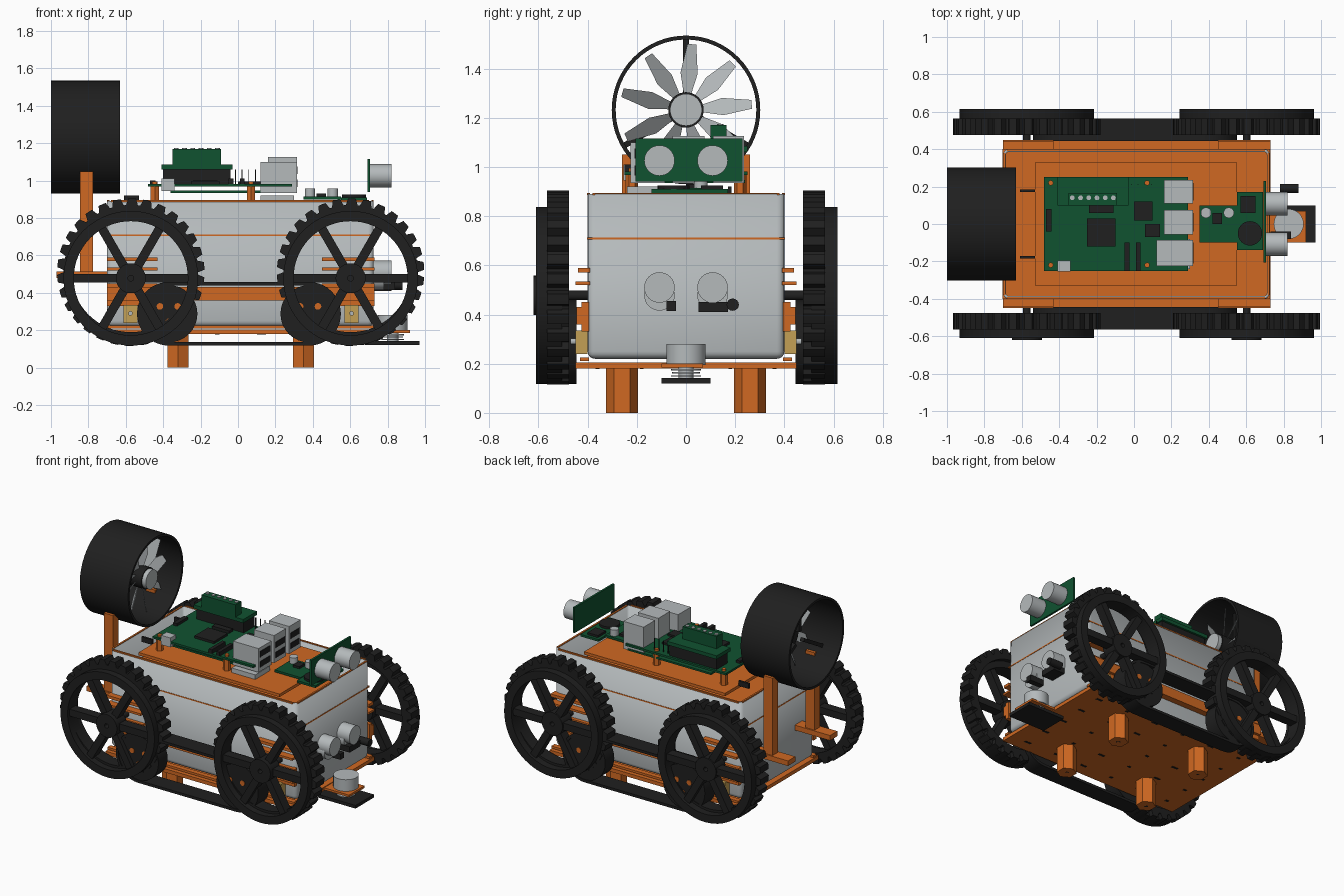
import bpy, bmesh, math
from mathutils import Matrix, Vector

if "Cube" in bpy.data.objects:
    bpy.data.objects.remove(bpy.data.objects["Cube"])


def mat(name, rgb):
    m = bpy.data.materials.new(name)
    m.diffuse_color = (*rgb, 1)
    m.use_nodes = True
    m.node_tree.nodes["Principled BSDF"].inputs["Base Color"].default_value = m.diffuse_color
    return m


GREY = mat("light grey", (0.46, 0.49, 0.50))
ORANGE = mat("orange", (0.63, 0.14, 0.016))
BLACK = mat("black", (0.014, 0.014, 0.014))
GREEN = mat("board green", (0.005, 0.085, 0.03))
TAN = mat("tan", (0.55, 0.35, 0.09))
PI = math.pi
ROT = {'x': Matrix.Rotation(PI / 2, 4, 'Y'), 'y': Matrix.Rotation(-PI / 2, 4, 'X'), 'z': Matrix.Identity(4)}


def finish(name, bm, m, smooth=False):
    bmesh.ops.recalc_face_normals(bm, faces=bm.faces)
    me = bpy.data.meshes.new(name)
    bm.to_mesh(me)
    bm.free()
    me.materials.append(m)
    o = bpy.data.objects.new(name, me)
    bpy.context.collection.objects.link(o)
    if smooth:
        bpy.context.view_layer.objects.active = o
        o.select_set(True)
        bpy.ops.object.shade_smooth_by_angle()
        o.select_set(False)
    return o


def add_box(bm, x, y, z, rot=None):
    size = Matrix.Diagonal((x[1] - x[0], y[1] - y[0], z[1] - z[0], 1))
    mid = Matrix.Translation((sum(x) / 2, sum(y) / 2, sum(z) / 2))
    bmesh.ops.create_cube(bm, size=1, matrix=(rot or Matrix.Identity(4)) @ mid @ size)


def box(name, m, x, y, z):
    bm = bmesh.new()
    add_box(bm, x, y, z)
    return finish(name, bm, m)


def cyl(name, m, centre, r, depth, axis='z', n=32):
    bm = bmesh.new()
    bmesh.ops.create_cone(bm, cap_ends=True, segments=n, radius1=r, radius2=r, depth=depth,
                          matrix=Matrix.Translation(centre) @ ROT[axis])
    return finish(name, bm, m, n > 12)


def add_ring(bm, outer, r_in, h0, h1, mtx):
    """Ring about local z; outer is a list of radii around the circle."""
    n, loops = len(outer), []
    for i, ro in enumerate(outer):
        a = 2 * PI * i / n
        loops.append([bm.verts.new(mtx @ Vector((r * math.cos(a), r * math.sin(a), h)))
                      for r, h in ((ro, h0), (ro, h1), (r_in, h1), (r_in, h0))])
    for i in range(n):
        p, q = loops[i], loops[(i + 1) % n]
        for k in range(4):
            bm.faces.new((p[k], q[k], q[(k + 1) % 4], p[(k + 1) % 4]))


def prism(name, m, pts, y0, y1):
    """Extrude an xz outline along y."""
    bm = bmesh.new()
    f = bm.faces.new([bm.verts.new((x, y0, z)) for x, z in pts])
    new = bmesh.ops.extrude_face_region(bm, geom=[f])['geom']
    bmesh.ops.translate(bm, vec=(0, y1 - y0, 0), verts=[v for v in new if isinstance(v, bmesh.types.BMVert)])
    return finish(name, bm, m)


# Open tub with rounded corners
bm = bmesh.new()
add_box(bm, (-0.70, 0.725), (-0.40, 0.40), (0.22, 0.89))
bmesh.ops.delete(bm, geom=[f for f in bm.faces if f.calc_center_median().z > 0.88], context='FACES_ONLY')
bmesh.ops.bevel(bm, geom=[e for e in bm.edges if not e.is_boundary], offset=0.03, segments=4,
                profile=0.5, affect='EDGES')
tub = finish("tub", bm, GREY, True)
sol = tub.modifiers.new("wall", 'SOLIDIFY')
sol.thickness, sol.offset = 0.015, -1

# Decks, chassis plate and rim strips
box("lower_deck", ORANGE, (-0.702, 0.727), (-0.402, 0.402), (0.705, 0.713))
box("upper_deck", ORANGE, (-0.53, 0.55), (-0.33, 0.33), (0.868, 0.888))
box("chassis_plate", ORANGE, (-0.70, 0.73), (-0.45, 0.45), (0.18, 0.205))
box("front_tab", ORANGE, (0.70, 0.92), (-0.10, 0.07), (0.185, 0.20))
for s in (-1, 1):
    box("rim_strip_side", ORANGE, (-0.68, 0.70), sorted((s * 0.39, s * 0.402)), (0.886, 0.895))
for x in (-0.70, 0.713):
    box("rim_strip_end", ORANGE, (x, x + 0.012), (-0.38, 0.38), (0.886, 0.895))

# Slots under the chassis plate
for i in range(6):
    for j in range(5):
        x, y = -0.58 + i * 0.235, -0.36 + j * 0.18
        box("chassis_slot", BLACK, (x - 0.012 * (1 + i % 2), x + 0.012 * (1 + i % 2)), (y - 0.008, y + 0.008), (0.178, 0.181))

# Hexagonal legs
for x in (-0.32, 0.35):
    for y in (-0.26, 0.26):
        cyl("leg", ORANGE, (x, y, 0.095), 0.065, 0.19, n=6)
        cyl("leg_hole", BLACK, (x, y, 0.001), 0.015, 0.002, n=12)

for s in (-1, 1):
    def span(a, b):
        return sorted((s * a, s * b))
    # Side rails, motor brackets and motors
    box("side_rail", ORANGE, (-0.70, 0.73), span(0.395, 0.445), (0.36, 0.43))
    box("bracket_foot", ORANGE, (-0.70, 0.73), span(0.395, 0.43), (0.21, 0.225))
    for x0, x1 in ((-0.70, -0.43), (0.45, 0.73)):
        box("bracket_top", ORANGE, (x0, x1), span(0.39, 0.44), (0.57, 0.59))
        box("bracket_shelf", ORANGE, (x0, x1), span(0.39, 0.45), (0.52, 0.535))
        box("bracket_wall", ORANGE, (x0, x1), span(0.395, 0.425), (0.33, 0.45))
    for x in (-0.575, 0.607):
        box("motor_face", TAN, (x - 0.037, x + 0.037), span(0.40, 0.45), (0.24, 0.335))
        cyl("motor_shaft", GREY, (x, s * 0.455, 0.29), 0.012, 0.03, 'y', 12)

    # Belt loop around both gears
    bm = bmesh.new()
    path = []
    for c, a0 in ((0.38, -PI / 2), (-0.37, PI / 2)):
        path += [(c, a0 + PI * i / 20) for i in range(21)]
    rows = [[bm.verts.new((c + r * math.cos(a), s * y, 0.288 + r * math.sin(a)))
             for r, y in ((0.17, 0.445), (0.17, 0.565), (0.152, 0.565), (0.152, 0.445))] for c, a in path]
    for i in range(len(rows)):
        p, q = rows[i], rows[(i + 1) % len(rows)]
        for k in range(4):
            bm.faces.new((p[k], q[k], q[(k + 1) % 4], p[(k + 1) % 4]))
    finish("drive_belt", bm, BLACK, True)

    # Drive gears with three bolts
    for x in (-0.37, 0.38):
        cyl("drive_gear", BLACK, (x, s * 0.51, 0.288), 0.153, 0.10, 'y')
        for i in range(3):
            a = PI / 6 + i * 2 * PI / 3
            cyl("gear_hole", ORANGE, (x + 0.055 * math.cos(a), s * 0.561, 0.30 + 0.055 * math.sin(a)), 0.018, 0.006, 'y', 12)

    # Toothed ring and offset spoked wheel
    for x in (-0.573, 0.602):
        turn = ROT['y']
        bm = bmesh.new()
        add_ring(bm, [0.36 if i % 6 < 2 else 0.394 for i in range(180)], 0.32, -0.045, 0.045,
                 Matrix.Translation((x, s * 0.52, 0.51)) @ turn)
        finish("toothed_ring", bm, BLACK)
        bm = bmesh.new()
        place = Matrix.Translation((x, s * 0.56, 0.478))
        add_ring(bm, [0.36] * 64, 0.305, -0.05, 0.055, place @ turn)
        add_ring(bm, [0.08] * 32, 0.015, -0.06, 0.045, place @ turn)
        for i in range(6):
            add_box(bm, (0.06, 0.325), (-0.03, 0.035), (-0.024, 0.024), place @ Matrix.Rotation(i * PI / 3, 4, 'Y'))
        finish("spoked_wheel", bm, BLACK, True)
        cyl("wheel_axle", BLACK, (x, s * 0.48, 0.478), 0.02, 0.17, 'y', 16)

    # Fan posts and arms
    box("fan_post", ORANGE, (-0.845, -0.775), span(0.20, 0.26), (0.48, 1.05))
    box("fan_arm", ORANGE, (-0.97, -0.69), span(0.19, 0.27), (0.48, 0.515))
    box("rear_hinge", BLACK, (-0.61, -0.53), span(0.17, 0.185), (0.885, 0.92))

# Fan shroud, motor, struts and blades
fan = Matrix.Translation((-0.815, 0, 1.232))
bm = bmesh.new()
add_ring(bm, [0.302] * 64, 0.286, -0.185, 0.185, fan @ ROT['x'])
finish("fan_shroud", bm, BLACK, True)
cyl("fan_hub", GREY, (-0.72, 0, 1.232), 0.065, 0.12, 'x')
cyl("fan_hub_collar", BLACK, (-0.75, 0, 1.232), 0.072, 0.12, 'x')
bm = bmesh.new()
for i in range(3):
    add_box(bm, (-0.06, -0.03), (-0.012, 0.012), (0.05, 0.29), fan @ Matrix.Rotation(i * 2 * PI / 3, 4, 'X'))
finish("fan_strut", bm, BLACK)
bm = bmesh.new()
for i in range(9):
    m = fan @ Matrix.Rotation(i * 2 * PI / 9 - 0.09, 4, 'X')
    prof = ((-0.014, 0.06), (-0.036, 0.15), (-0.018, 0.268), (0.018, 0.268), (0.034, 0.15), (0.014, 0.06))
    a, b = ([bm.verts.new(m @ Vector((0.06 + y * 0.8 + t, y, z))) for y, z in prof] for t in (0, 0.006))
    bm.faces.new(a)
    bm.faces.new(b)
    for k in range(6):
        bm.faces.new((a[k], a[(k + 1) % 6], b[(k + 1) % 6], b[k]))
finish("fan_blades", bm, GREY)

# Main boards on standoffs
box("main_board", GREEN, (-0.48, 0.29), (-0.25, 0.25), (0.968, 0.982))
box("under_board", GREEN, (-0.36, 0.28), (-0.22, 0.24), (0.935, 0.947))
for x in (-0.445, 0.07):
    for y in (-0.22, 0.22):
        cyl("standoff", ORANGE, (x, y, 0.932), 0.025, 0.10, n=6)
        cyl("standoff_bolt", ORANGE, (x, y, 0.985), 0.014, 0.02, n=12)

# Chips, headers and sockets
for x0, x1, y0, y1, h in ((-0.25, -0.10, -0.12, 0.03, 0.018), (0.0, 0.10, 0.02, 0.12, 0.015),
                          (0.06, 0.14, -0.07, 0.0, 0.015), (-0.05, -0.025, -0.25, -0.10, 0.03),
                          (0.01, 0.035, -0.25, -0.10, 0.03), (-0.47, -0.44, -0.04, 0.08, 0.02),
                          (-0.24, -0.11, 0.06, 0.10, 0.02), (-0.40, -0.04, 0.12, 0.235, 0.08)):
    box("chip", BLACK, (x0, x1), (y0, y1), (0.98, 0.98 + h))
box("shield_board", GREEN, (-0.41, -0.03), (0.10, 0.25), (1.06, 1.085))
box("terminal_block", GREEN, (-0.35, -0.09), (0.10, 0.165), (1.085, 1.17))
for i in range(6):
    cyl("terminal_screw", GREY, (-0.33 + i * 0.044, 0.14, 1.17), 0.013, 0.008, n=12)
for i in range(4):
    box("header_pin", BLACK, (-0.015 + i * 0.035, -0.010 + i * 0.035), (0.21, 0.215), (0.98, 1.06))
box("power_jack", GREY, (-0.41, -0.34), (-0.255, -0.195), (0.945, 1.01))
for y0, y1, top in ((-0.225, -0.085, 1.10), (-0.055, 0.075, 1.125), (0.11, 0.235, 1.125)):
    box("port_block", GREY, (0.12 if top < 1.11 else 0.16, 0.315), (y0, y1), (0.935, top))
    for z in (0.965, 1.035):
        box("port_opening", BLACK, (0.313, 0.318), (y0 + 0.015, y1 - 0.015), (z, z + 0.04))
box("battery_block", GREY, (0.12, 0.30), (-0.24, -0.08), (0.888, 0.92))

# Small driver board
box("driver_board", GREEN, (0.35, 0.55), (-0.10, 0.10), (0.90, 0.915))
for x in (0.385, 0.507):
    cyl("capacitor", GREY, (x, 0.06, 0.93), 0.028, 0.055)
box("driver_chip", BLACK, (0.42, 0.47), (0.0, 0.06), (0.915, 0.93))

# Upper distance sensor and its servo
box("servo_board", GREEN, (0.55, 0.69), (-0.14, 0.17), (0.895, 0.91))
cyl("servo_disc", BLACK, (0.62, -0.05, 0.915), 0.065, 0.02)
box("servo_chip", BLACK, (0.57, 0.65), (0.06, 0.15), (0.91, 0.925))
box("sensor_board", GREEN, (0.692, 0.706), (-0.205, 0.23), (0.94, 1.115))
for y in (-0.108, 0.108):
    cyl("sensor_eye", GREY, (0.762, y, 1.026), 0.062, 0.116, 'x')
    # Lower sensor pair on the tub front
    cyl("lower_eye_upper", GREY, (0.765, y, 0.51), 0.062, 0.11, 'x')
    cyl("lower_eye_lower", GREY, (0.745, y, 0.478), 0.062, 0.07, 'x')
box("plug_left", BLACK, (0.73, 0.84), (-0.08, -0.04), (0.415, 0.455))
box("plug_right", BLACK, (0.73, 0.82), (0.05, 0.17), (0.41, 0.45))
cyl("plug_knob", BLACK, (0.83, 0.19, 0.44), 0.025, 0.10, 'x', 16)

# Sprung front detector
cyl("detector_can", GREY, (0.827, 0, 0.238), 0.08, 0.085)
for i in range(4):
    cyl("spring_coil", GREY, (0.827, 0, 0.15 + i * 0.013), 0.06 - 0.004 * (i % 2), 0.006)
cyl("spring_core", GREY, (0.827, 0, 0.168), 0.03, 0.06)
box("detector_plate", BLACK, (0.68, 0.97), (-0.10, 0.10), (0.12, 0.142))
